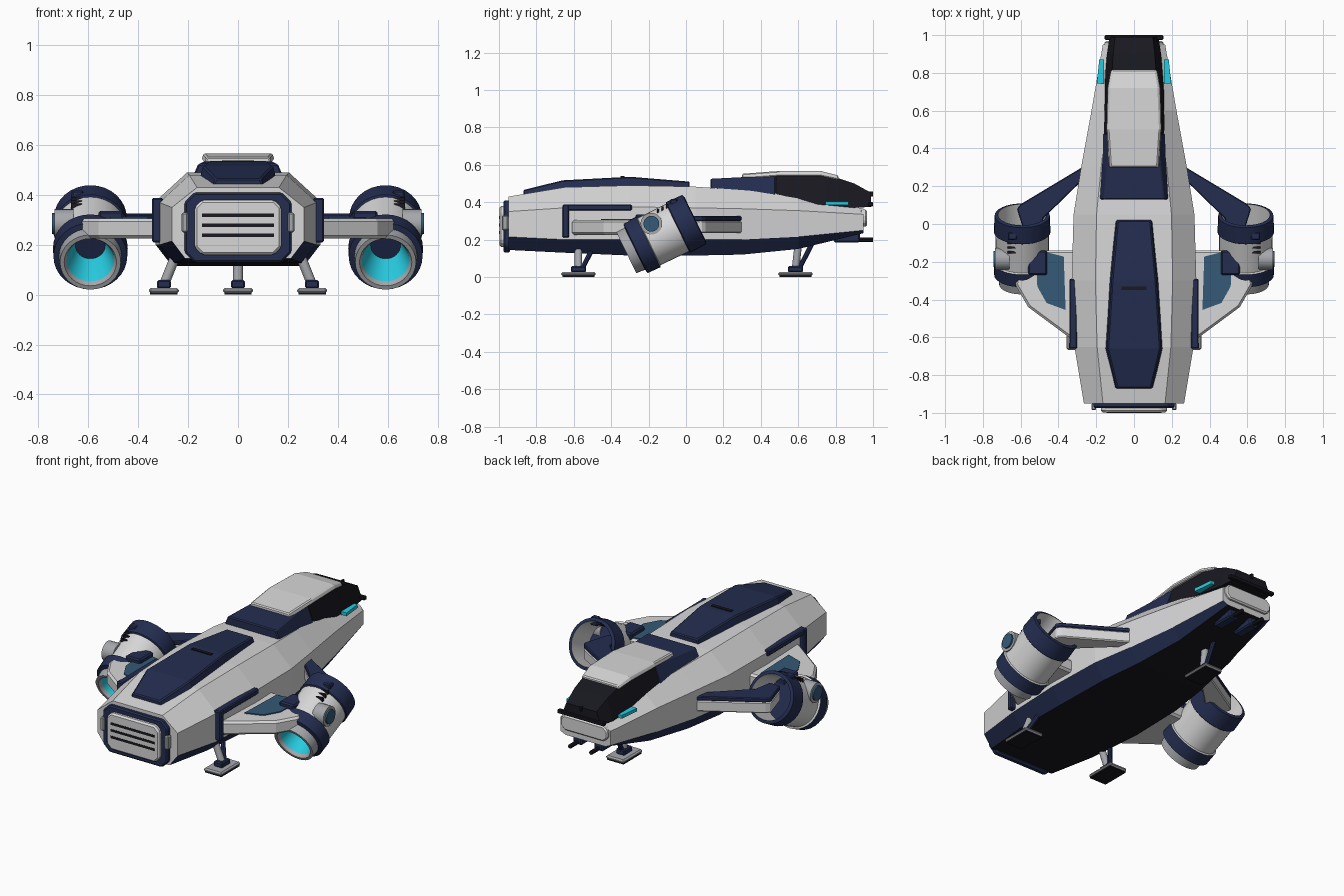
import bpy, bmesh, math
from mathutils import Matrix, Vector

cube = bpy.data.objects.get("Cube")
if cube:
    bpy.data.objects.remove(cube, do_unlink=True)


def material(name, r, g, b):
    m = bpy.data.materials.new(name)
    m.use_nodes = True
    m.diffuse_color = (r, g, b, 1)
    m.node_tree.nodes["Principled BSDF"].inputs["Base Color"].default_value = (r, g, b, 1)
    return m


WHITE = material("hull white", 0.68, 0.68, 0.69)
GREY = material("metal grey", 0.38, 0.39, 0.41)
NAVY = material("navy", 0.017, 0.026, 0.08)
BLACK = material("near black", 0.009, 0.009, 0.014)
CYAN = material("glow cyan", 0.02, 0.6, 0.75)
GLASS = material("blue glass", 0.035, 0.1, 0.18)


def finish(name, bm, mats, mirror=False, bevel=0.0, smooth=False):
    bmesh.ops.recalc_face_normals(bm, faces=bm.faces)
    mesh = bpy.data.meshes.new(name)
    bm.to_mesh(mesh)
    bm.free()
    for m in mats:
        mesh.materials.append(m)
    ob = bpy.data.objects.new(name, mesh)
    bpy.context.collection.objects.link(ob)
    if smooth:
        bpy.ops.object.select_all(action='DESELECT')
        ob.select_set(True)
        bpy.context.view_layer.objects.active = ob
        bpy.ops.object.shade_smooth_by_angle(angle=math.radians(35))
    if bevel:
        b = ob.modifiers.new("bevel", 'BEVEL')
        b.width, b.segments = bevel, 1
    if mirror:
        ob.modifiers.new("mirror", 'MIRROR').use_mirror_merge = False
    return ob


def loft(name, rings, mats, rule=None, **kw):
    """Skin closed rings of points; rule(i) gives the material of side i."""
    bm = bmesh.new()
    loops = [[bm.verts.new(p) for p in ring] for ring in rings]
    n = len(loops[0])
    for a, b in zip(loops, loops[1:]):
        for i in range(n):
            j = (i + 1) % n
            f = bm.faces.new((a[i], a[j], b[j], b[i]))
            f.material_index = rule(i) if rule else 0
    bm.faces.new(loops[0])
    bm.faces.new(loops[-1])
    return finish(name, bm, mats, **kw)


def prism(name, plan, z0, z1, mat, **kw):
    return loft(name, [[(x, y, z) for x, y in plan] for z in (z0, z1)], [mat], **kw)


def box(name, lo, hi, mat, **kw):
    plan = [(lo[0], lo[1]), (hi[0], lo[1]), (hi[0], hi[1]), (lo[0], hi[1])]
    return prism(name, plan, lo[2], hi[2], mat, **kw)


def trapezoids(name, rows, mat, **kw):
    """Loft along y; rows are y, bottom half width, top half width, bottom z, top z."""
    return loft(name, [[(-b, y, z0), (b, y, z0), (t, y, z1), (-t, y, z1)]
                       for y, b, t, z0, z1 in rows], [mat], **kw)


def rod(name, a, b, r, mat, sides=8, **kw):
    a, b = Vector(a), Vector(b)
    bm = bmesh.new()
    turn = (b - a).to_track_quat('Z', 'Y').to_matrix().to_4x4()
    bmesh.ops.create_cone(bm, cap_ends=True, segments=sides, radius1=r, radius2=r,
                          depth=(b - a).length,
                          matrix=Matrix.Translation((a + b) / 2) @ turn)
    return finish(name, bm, [mat], smooth=sides > 8, **kw)


def octagon(hx, z0, z1, c, y):
    return [(-hx + c, y, z0), (hx - c, y, z0), (hx, y, z0 + c), (hx, y, z1 - c),
            (hx - c, y, z1), (-hx + c, y, z1), (-hx, y, z1 - c), (-hx, y, z0 + c)]


# Hull: white upper body, navy lower chamfers, black belly
def hull_ring(y, w, top, upper, lower, bottom):
    return [(-.8 * w, y, bottom), (.8 * w, y, bottom), (w, y, lower), (w, y, upper),
            (.62 * w, y, top), (-.62 * w, y, top), (-w, y, upper), (-w, y, lower)]


hull_rows = [(-.95, .265, .43, .35, .215, .145), (-.65, .315, .48, .37, .2, .13),
             (-.3, .33, .49, .375, .2, .115), (.05, .32, .483, .37, .2, .115),
             (.3, .28, .465, .365, .2, .12), (.6, .225, .44, .355, .215, .15),
             (.95, .165, .365, .335, .25, .235)]
loft("hull", [hull_ring(*r) for r in hull_rows], [WHITE, NAVY, BLACK],
     lambda i: 2 if i == 0 else 1 if i in (1, 7) else 0)

# Rear vent
loft("vent_frame", [octagon(.215, .13, .41, .04, y) for y in (-.94, -.975)], [NAVY], bevel=.008)
loft("vent_panel", [octagon(.175, .16, .38, .03, y) for y in (-.96, -.998)], [WHITE], bevel=.01)
for z in (.318, .278, .238):
    box("vent_slot", (-.145, -1, z - .007), (.145, -.99, z + .007), BLACK)
box("vent_latch", (.2, -.985, .25), (.226, -.95, .33), GREY, mirror=True, bevel=.006)

# Dorsal panel and its slots
trapezoids("dorsal_panel", [(-.87, .11, .09, .41, .465), (-.66, .16, .14, .44, .517),
                            (-.3, .137, .117, .45, .536), (.02, .105, .088, .45, .51)], NAVY, bevel=.006)
for k in range(5):
    y = -.34 - .055 * k
    z = .534 - .0033 * k * 4
    box("dorsal_slot", (-.065, y - .01, z - .01), (.065, y + .01, z + .005), BLACK)

# Cockpit
trapezoids("cockpit_collar", [(.13, .2, .16, .43, .525), (.48, .175, .125, .41, .543)], NAVY, bevel=.006)
trapezoids("cockpit_glass", [(.48, .173, .128, .4, .546), (.75, .155, .12, .385, .55),
                             (.9, .143, .11, .37, .5), (.99, .13, .1, .375, .45)], BLACK)
trapezoids("canopy_roof", [(.3, .135, .125, .525, .552), (.5, .147, .138, .54, .567),
                           (.72, .142, .13, .54, .567), (.815, .125, .115, .52, .543)], WHITE, bevel=.006)
box("nose_lip", (-.155, .975, .378), (.155, 1, .4), BLACK, bevel=.004)
box("nose_rib", (-.006, .87, .43), (.006, 1, .457), BLACK)

# Nose bumper, lights and twin probes
loft("nose_bumper", [octagon(.155, .27, .36, .025, y) for y in (.93, .968)], [WHITE], bevel=.008)
prism("nose_light", [(.16, .745), (.197, .745), (.184, .87), (.16, .87)], .385, .405, CYAN, mirror=True)
box("probe_housing", (.04, .79, .185), (.1, .93, .24), NAVY, mirror=True, bevel=.008)
rod("probe", (.07, .82, .2), (.07, 1, .2), .012, BLACK, mirror=True)

# Side brackets around the wing roots
box("bracket_top", (.3, -.66, .355), (.342, -.29, .388), NAVY, mirror=True, bevel=.006)
box("bracket_post", (.3, -.66, .21), (.345, -.625, .388), NAVY, mirror=True, bevel=.006)

# Wings with glass panels
wing = [(.29, -.14), (.5, -.14), (.6, -.2), (.63, -.32), (.56, -.44), (.33, -.61), (.29, -.61)]
prism("wing", wing, .225, .305, WHITE, mirror=True, bevel=.012)
prism("wing_glass", [(.372, -.172), (.463, -.15), (.515, -.24), (.512, -.33), (.463, -.418),
                     (.362, -.455)], .3, .311, GLASS, mirror=True)
box("wing_mount", (.46, -.27, .29), (.56, -.14, .335), NAVY, mirror=True, bevel=.008)

# Forward struts
strut = [(.25, .315), (.28, .225), (.48, .03), (.5, -.08), (.57, -.08), (.62, .08), (.6, .105)]
prism("strut", strut, .235, .3, WHITE, mirror=True, bevel=.006)
prism("strut_cover", strut, .3, .325, NAVY, mirror=True, bevel=.005)

# Tilted engine pods, turned from a profile of radius, axis position, material
POD = Matrix.Translation((.592, -.135, .22)) @ Matrix.Rotation(math.radians(-64), 4, 'X')
profile = [(.06, -.05, 2), (.095, -.185, 3), (.105, -.205, 1), (.122, -.205, 1), (.126, -.155, 1),
           (.148, -.15, 2), (.15, -.075, 2), (.14, -.07, 0), (.142, .1, 0), (.15, .105, 2),
           (.146, .2, 2), (.128, .205, 2), (.122, .03, 0)]
bm = bmesh.new()
SIDES = 32
rings = [[bm.verts.new(POD @ Vector((r * math.cos(t), r * math.sin(t), z)))
          for t in (math.tau * k / SIDES for k in range(SIDES))] for r, z, _ in profile]
for (a, b), (_, _, m) in zip(zip(rings, rings[1:]), profile[1:]):
    for i in range(SIDES):
        j = (i + 1) % SIDES
        bm.faces.new((a[i], a[j], b[j], b[i])).material_index = m
for end in (rings[0], rings[-1]):
    bm.faces.new(end).material_index = 2
finish("engine_pod", bm, [WHITE, GREY, NAVY, CYAN], mirror=True, smooth=True)

# Pod hubs, clips and vents
rod("pod_hub", (.66, -.185, .285), (.735, -.185, .285), .058, GREY, 24, mirror=True)
rod("pod_hub_cap", (.7, -.185, .285), (.745, -.185, .285), .042, GLASS, 24, mirror=True)
box("pod_clip", (.62, -.085, .37), (.668, -.045, .418), NAVY, mirror=True, bevel=.006)
for k in range(3):
    y, z = -.1 - .025 * k, .385 - .012 * k
    box("pod_vent", (.625, y - .006, z - .03), (.67, y + .006, z + .004), BLACK, mirror=True)


# Landing gear: foot pad, boot, leg and brace
def landing_leg(name, foot, hip, brace, mirror):
    x, y = foot
    kw = dict(mirror=mirror)
    box(name + "_sole", (x - .055, y - .085, 0), (x + .055, y + .085, .008), BLACK, **kw)
    box(name + "_pad", (x - .06, y - .092, .005), (x + .06, y + .092, .027), GREY, bevel=.008, **kw)
    box(name + "_boot", (x - .028, y - .04, .025), (x + .028, y + .04, .058), NAVY, bevel=.006, **kw)
    rod(name + "_strut", (x, y, .04), hip, .02, GREY, 12, **kw)
    rod(name + "_brace", (x, y + .02, .045), brace, .013, NAVY, **kw)


landing_leg("rear_leg", (.297, -.575), (.245, -.575, .17), (.24, -.49, .17), True)
landing_leg("front_leg", (0, .585), (0, .6, .17), (0, .68, .19), False)
